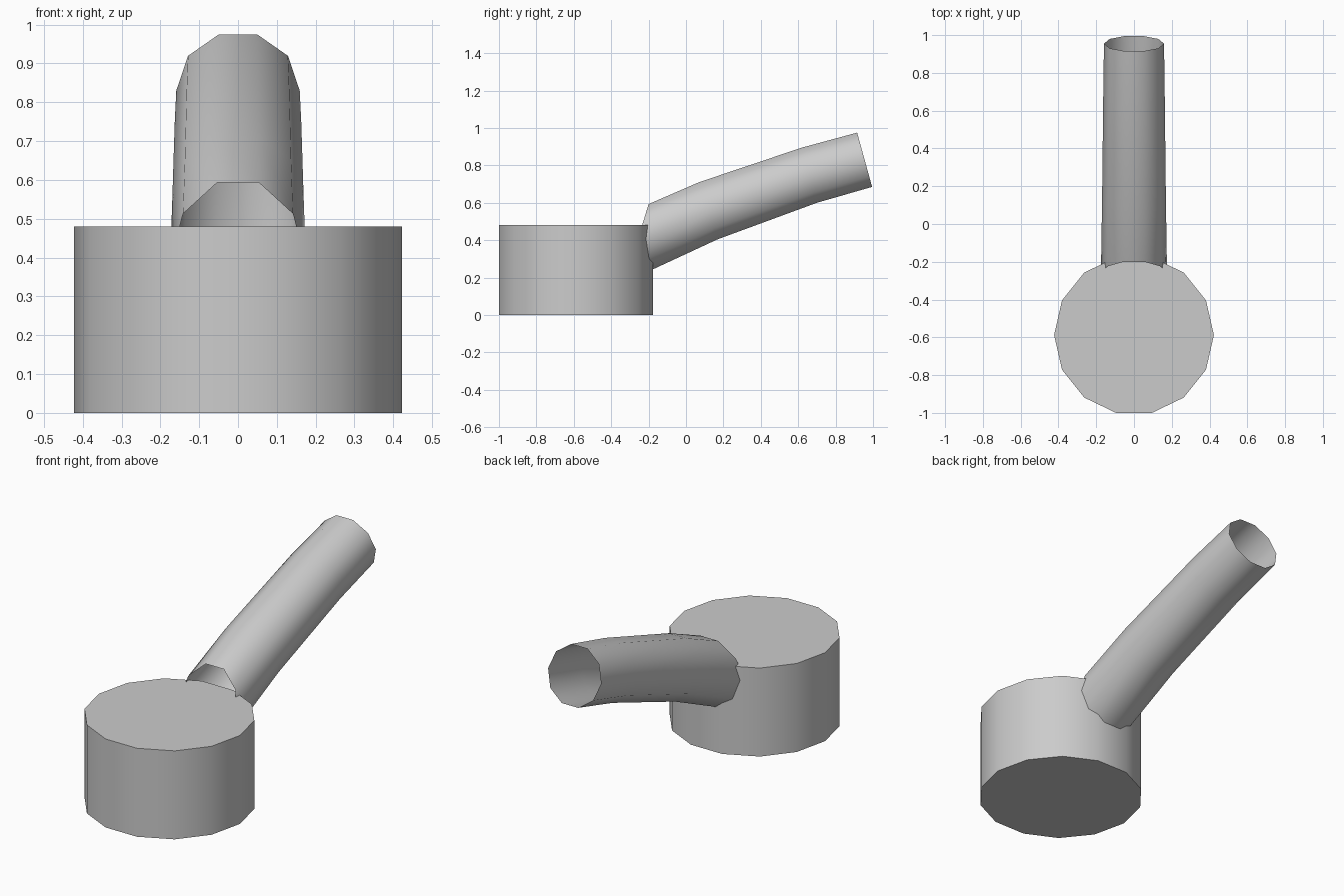
import bpy, bmesh, math

if "Cube" in bpy.data.objects:
    bpy.data.objects.remove(bpy.data.objects["Cube"])

grey = bpy.data.materials.new("plain grey")
grey.diffuse_color = (0.6, 0.6, 0.6, 1)
grey.use_nodes = True
grey.node_tree.nodes["Principled BSDF"].inputs["Base Color"].default_value = grey.diffuse_color


def make_object(name, bm):
    mesh = bpy.data.meshes.new(name)
    bm.to_mesh(mesh)
    bm.free()
    mesh.materials.append(grey)
    obj = bpy.data.objects.new(name, mesh)
    bpy.context.collection.objects.link(obj)
    return obj


# Round body: closed 14-sided drum with smooth walls and flat ends
SIDES, RADIUS, HEIGHT, CENTRE_Y = 14, 0.423, 0.48, -0.588
bm = bmesh.new()
bottom, top = [
    [bm.verts.new((RADIUS * math.cos(math.tau * i / SIDES),
                   CENTRE_Y + RADIUS * math.sin(math.tau * i / SIDES), z))
     for i in range(SIDES)]
    for z in (0, HEIGHT)]
bm.faces.new(bottom[::-1])
bm.faces.new(top)
for i in range(SIDES):
    j = (i + 1) % SIDES
    bm.faces.new((bottom[i], bottom[j], top[j], top[i])).smooth = True
body = make_object("drum_body", bm)
bpy.context.view_layer.objects.active = body
body.select_set(True)
bpy.ops.object.shade_smooth_by_angle(angle=math.radians(35))

# Bent open tube: each ring is (top y, top z, bottom y, bottom z, half width)
RINGS = [(-0.20, 0.593, -0.328, 0.174, 0.175),
         (0.07, 0.710, 0.17, 0.405, 0.169),
         (0.62, 0.895, 0.70, 0.600, 0.163),
         (0.915, 0.975, 0.995, 0.685, 0.159)]
TUBE_SIDES = 10
FLAT = math.sin(math.radians(72))  # height of the flat top edge on a unit ring
bm = bmesh.new()
loops = []
for ty, tz, by, bz, width in RINGS:
    loop = []
    for i in range(TUBE_SIDES):
        a = math.tau * i / TUBE_SIDES
        s = math.sin(a) / FLAT
        loop.append(bm.verts.new((width * math.cos(a),
                                  (ty + by) / 2 + s * (ty - by) / 2,
                                  (tz + bz) / 2 + s * (tz - bz) / 2)))
    loops.append(loop)
for a, b in zip(loops, loops[1:]):
    for i in range(TUBE_SIDES):
        j = (i + 1) % TUBE_SIDES
        bm.faces.new((a[i], b[i], b[j], a[j])).smooth = True
# Outward-facing walls: the top wall must point up
bm.normal_update()
if max(bm.faces, key=lambda f: f.calc_center_median().z).normal.z < 0:
    bmesh.ops.reverse_faces(bm, faces=bm.faces[:])
make_object("bent_tube", bm)
